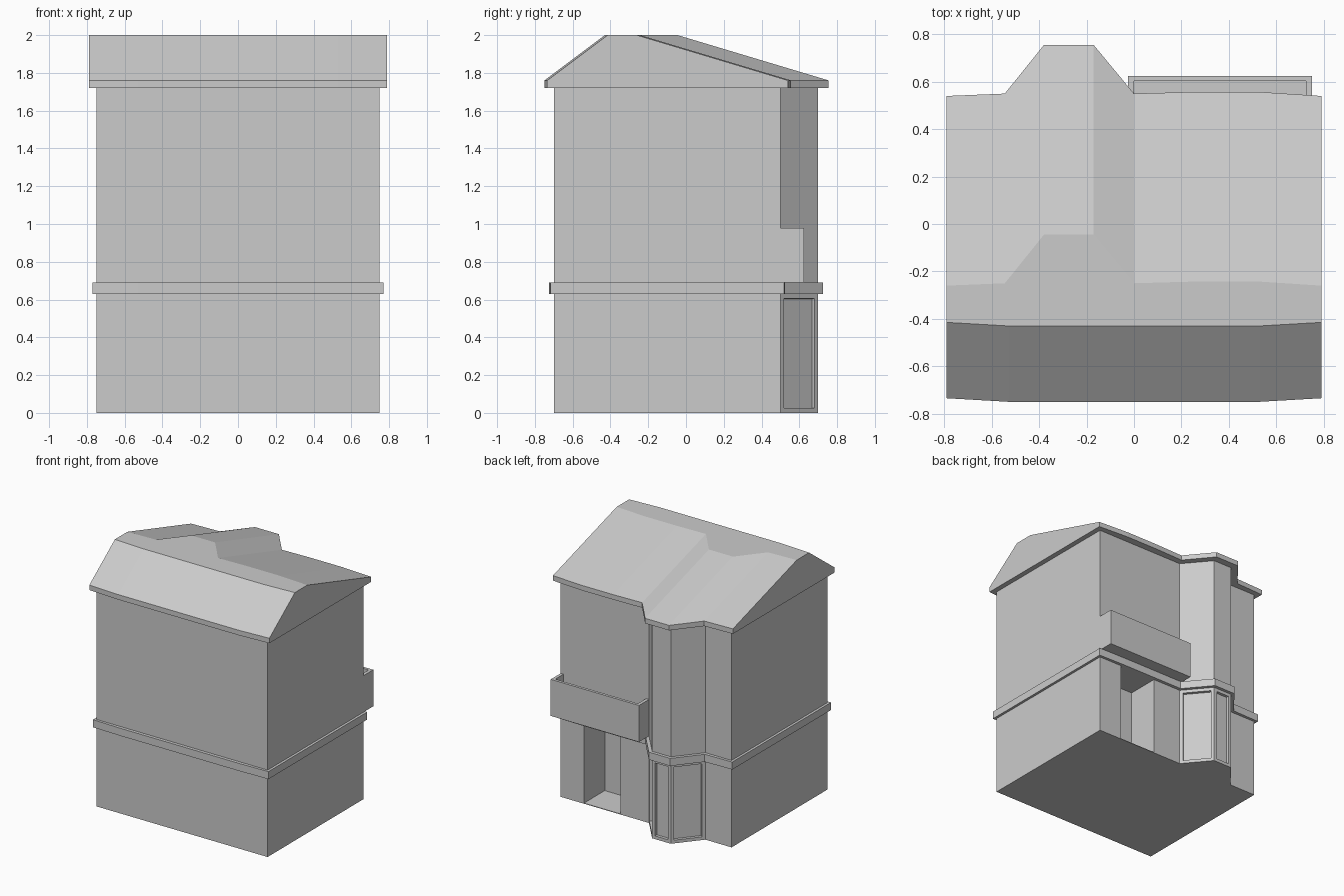
import bpy, bmesh

if "Cube" in bpy.data.objects:
    bpy.data.objects.remove(bpy.data.objects["Cube"])


def make_loft(name, rings, panels=None):
    """Loft stacked rings of (x, y, z) points, cap both ends, optionally recess panels."""
    bm = bmesh.new()
    vs = [[bm.verts.new(p) for p in ring] for ring in rings]
    n = len(rings[0])
    sides = []
    for a, b in zip(vs, vs[1:]):
        for i in range(n):
            j = (i + 1) % n
            sides.append(bm.faces.new((a[i], a[j], b[j], b[i])))
    bm.faces.new(vs[0])
    bm.faces.new(vs[-1])
    bmesh.ops.recalc_face_normals(bm, faces=bm.faces[:])
    if panels:
        faces = [sides[i] for i in panels]
        bmesh.ops.inset_individual(bm, faces=faces, thickness=0.036)
        bmesh.ops.inset_individual(bm, faces=faces, thickness=0.001, depth=-0.022)
    me = bpy.data.meshes.new(name)
    bm.to_mesh(me)
    bm.free()
    ob = bpy.data.objects.new(name, me)
    bpy.context.collection.objects.link(ob)
    return ob


def prism(name, pts, z0, z1, panels=None):
    return make_loft(name, [[(x, y, z) for x, y in pts] for z in (z0, z1)], panels)


def box(name, x0, x1, y0, y1, z0, z1):
    return prism(name, [(x0, y0), (x1, y0), (x1, y1), (x0, y1)], z0, z1)


# Walls: ground floor has the door recess and recessed bay panels
front = [(0.75, -0.70), (-0.75, -0.70)]
bay = [(-0.75, 0.50), (-0.52, 0.50), (-0.357, 0.70), (-0.193, 0.70), (-0.025, 0.50)]
door = [(0.225, 0.50), (0.225, 0.24), (0.545, 0.24), (0.545, 0.50)]
prism("ground_floor_walls", bay + door + [(0.75, 0.50)] + front, 0, 0.63, panels=(1, 2, 3))
prism("upper_floor_walls", bay + [(0.75, 0.50)] + front, 0.63, 1.73)
box("doorway_floor", 0.225, 0.545, 0.24, 0.50, 0, 0.005)

# Band course between the floors
band = [(-0.77, 0.52), (-0.532, 0.525), (-0.369, 0.725), (-0.181, 0.725), (-0.013, 0.525),
        (0.53, 0.525), (0.77, 0.52), (0.77, -0.718), (0.53, -0.725), (-0.53, -0.725), (-0.77, -0.718)]
prism("band_course", band, 0.63, 0.69)

# Roof: eave fascia, then slopes that lean to a flat top
eave = [(-0.79, 0.54), (-0.545, 0.55), (-0.38, 0.755), (-0.17, 0.755), (0.0, 0.55),
        (0.25, 0.557), (0.53, 0.557), (0.79, 0.54),
        (0.79, -0.735), (0.53, -0.75), (-0.53, -0.75), (-0.79, -0.735)]
top = [(x, y - 0.80 if y > 0 else y + 0.32, 2.0) for x, y in eave]
make_loft("roof", [[(x, y, 1.72) for x, y in eave], [(x, y, 1.76) for x, y in eave], top])

# Balcony: floor, front parapet and two ends
box("balcony_floor", -0.025, 0.75, 0.50, 0.625, 0.69, 0.72)
box("balcony_front", -0.025, 0.75, 0.603, 0.625, 0.72, 0.98)
for side, x in (("left", -0.025), ("right", 0.725)):
    box("balcony_end_" + side, x, x + 0.025, 0.50, 0.603, 0.72, 0.98)
